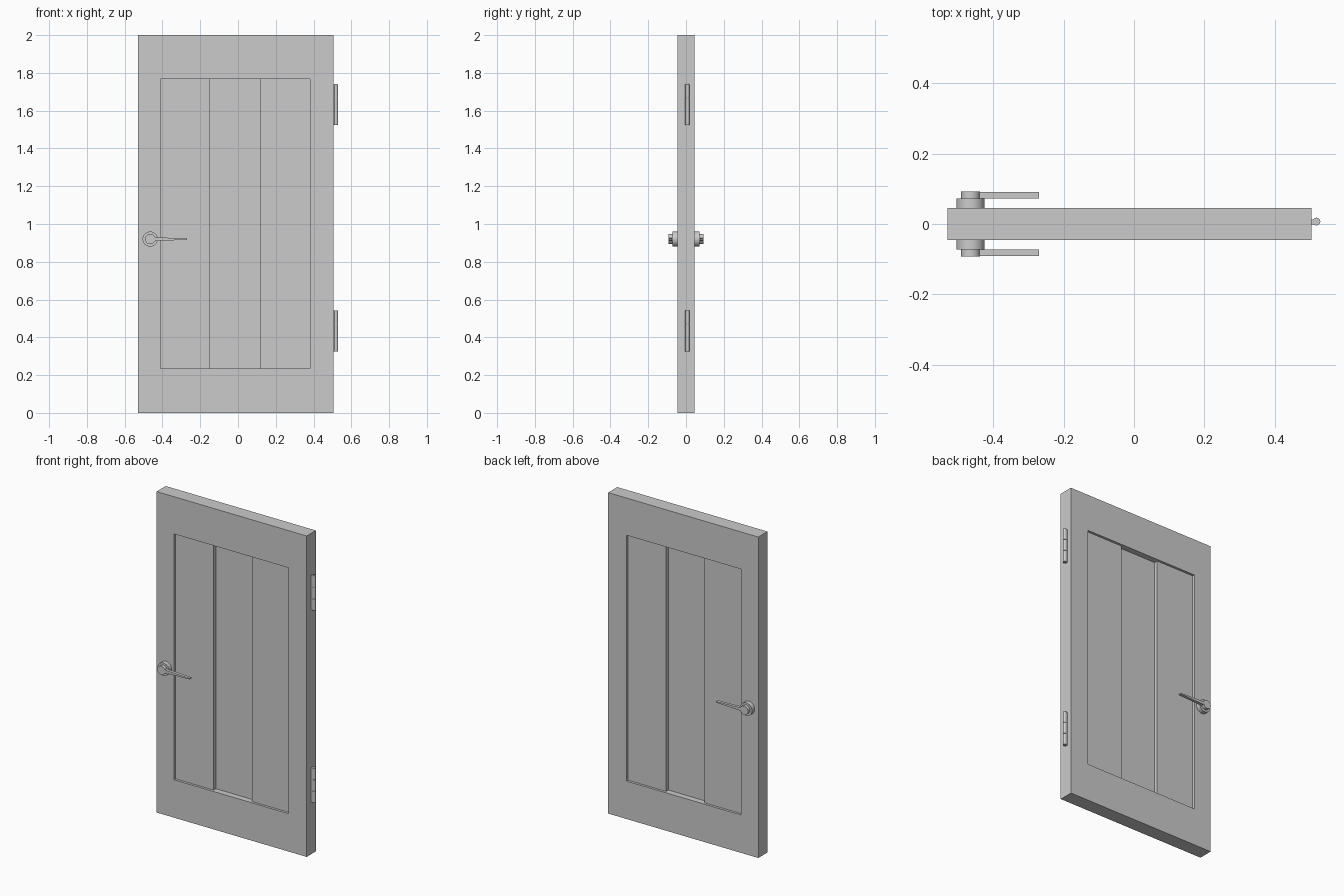
import bpy, bmesh
from math import radians, pi
from mathutils import Matrix

if "Cube" in bpy.data.objects:
    bpy.data.objects.remove(bpy.data.objects["Cube"])


def make_object(name, bm, smooth=False):
    bmesh.ops.recalc_face_normals(bm, faces=bm.faces)
    mesh = bpy.data.meshes.new(name)
    bm.to_mesh(mesh)
    bm.free()
    ob = bpy.data.objects.new(name, mesh)
    bpy.context.collection.objects.link(ob)
    if smooth:
        bpy.ops.object.select_all(action='DESELECT')
        ob.select_set(True)
        bpy.context.view_layer.objects.active = ob
        bpy.ops.object.shade_smooth_by_angle(angle=radians(35))
    return ob


def add_box(bm, x0, x1, y0, y1, z0, z1):
    centre = Matrix.Translation(((x0 + x1) / 2, (y0 + y1) / 2, (z0 + z1) / 2))
    size = Matrix.Diagonal((x1 - x0, y1 - y0, z1 - z0, 1))
    bmesh.ops.create_cube(bm, size=1, matrix=centre @ size)


def add_cylinder(bm, radius, depth, centre, rot=Matrix.Identity(4), sides=32):
    bmesh.ops.create_cone(bm, cap_ends=True, segments=sides, radius1=radius,
                          radius2=radius, depth=depth,
                          matrix=Matrix.Translation(centre) @ rot)


# Frame: one rectangular ring
L, R, T = -0.53, 0.505, 0.045
IL, IR, IB, IT = -0.41, 0.38, 0.236, 1.768
bm = bmesh.new()
rings = []
for y in (-T, T):
    for x0, x1, z0, z1 in ((L, R, 0, 2), (IL, IR, IB, IT)):
        rings.append([bm.verts.new((x, y, z)) for x, z in
                      ((x0, z0), (x1, z0), (x1, z1), (x0, z1))])
fo, fi, bo, bi = rings
for a, b in ((fo, fi), (bo, bi), (fo, bo), (fi, bi)):
    for i in range(4):
        j = (i + 1) % 4
        bm.faces.new((a[i], a[j], b[j], b[i]))
make_object("door_frame", bm)

# Boards: the middle one is recessed deeper on both faces
for name, x0, x1, half in (("left_board", IL, -0.147, 0.030),
                           ("middle_board", -0.147, 0.117, 0.007),
                           ("right_board", 0.117, IR, 0.030)):
    bm = bmesh.new()
    add_box(bm, x0, x1, -half, half, IB, IT)
    make_object(name, bm)

# Handles on both faces
HX, HZ = -0.465, 0.92
rot = Matrix.Rotation(pi / 2, 4, 'X')
for side, s in (("front", -1), ("back", 1)):
    bm = bmesh.new()
    add_cylinder(bm, 0.040, 0.028, (HX, s * 0.058, HZ), rot)
    add_cylinder(bm, 0.027, 0.022, (HX, s * 0.081, HZ), rot)
    make_object(side + "_handle_rose", bm, True)

    # Tapered lever
    bm = bmesh.new()
    add_box(bm, -0.450, -0.27, 0.073, 0.091, -0.010, 0.010)
    for v in bm.verts:
        v.co.y *= s
        if v.co.x > -0.3:
            v.co.z *= 0.35
        v.co.z += HZ
    make_object(side + "_handle_lever", bm)

# Hinges: a thin leaf and three knuckles on a pin
HY = 0.007
for name, z0 in (("lower_hinge", 0.325), ("upper_hinge", 1.523)):
    bm = bmesh.new()
    h = 0.217
    add_box(bm, 0.500, 0.517, HY - 0.008, HY + 0.006, z0 + 0.001, z0 + h - 0.001)
    add_cylinder(bm, 0.008, h, (0.519, HY, z0 + h / 2), sides=16)
    for i in range(3):
        add_cylinder(bm, 0.011, h / 3 - 0.002,
                     (0.519, HY, z0 + h * (i + 0.5) / 3), sides=24)
    make_object(name, bm, True)
